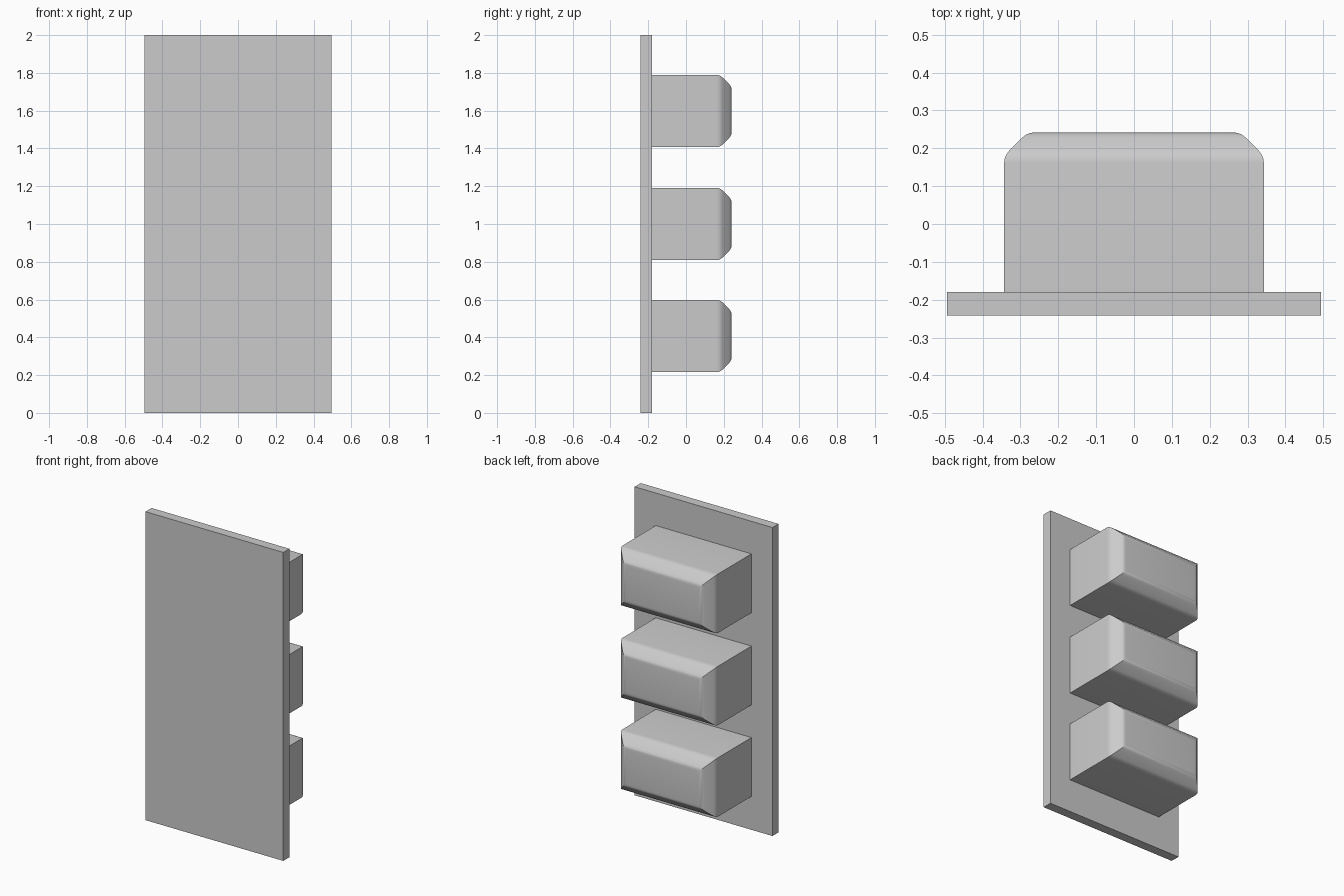
import bpy, bmesh
from math import radians, sin, cos, tan

cube = bpy.data.objects.get("Cube")
if cube:
    bpy.data.objects.remove(cube, do_unlink=True)

# Single grey material
grey = bpy.data.materials.new("plain_grey")
grey.use_nodes = True
colour = (0.6, 0.6, 0.6, 1)
grey.diffuse_color = colour
grey.node_tree.nodes["Principled BSDF"].inputs["Base Color"].default_value = colour

HALF_X, HALF_Y = 0.494, 0.242
PLATE_Y = -0.18
BLOCK_X, BLOCK_Z = 0.343, 0.191
CHAMFER, ROUND = 0.062, 0.045


def add_object(name, bm):
    bmesh.ops.recalc_face_normals(bm, faces=bm.faces[:])
    mesh = bpy.data.meshes.new(name)
    bm.to_mesh(mesh)
    bm.free()
    mesh.materials.append(grey)
    obj = bpy.data.objects.new(name, mesh)
    bpy.context.collection.objects.link(obj)
    return obj


def block_profile():
    """Pairs of depth and inset: straight wall, softened 45 degree chamfer, end face."""
    points = [(PLATE_Y, 0)]
    trim = ROUND * tan(radians(22.5))
    start = HALF_Y - CHAMFER - trim
    arc = [(ROUND * sin(radians(a)), ROUND * (1 - cos(radians(a)))) for a in (0, 15, 30, 45)]
    points += [(start + y, inset) for y, inset in arc]
    # The second bend mirrors the first about the middle of the chamfer
    points += [(HALF_Y - inset, CHAMFER + trim - y) for y, inset in reversed(arc)]
    return points


def make_block(name, z):
    bm = bmesh.new()
    rings = []
    for y, inset in block_profile():
        x, h = BLOCK_X - inset, BLOCK_Z - inset
        rings.append([bm.verts.new((sx * x, y, z + sz * h))
                      for sx, sz in ((-1, -1), (1, -1), (1, 1), (-1, 1))])
    for a, b in zip(rings, rings[1:]):
        for i in range(4):
            j = (i + 1) % 4
            bm.faces.new((a[i], a[j], b[j], b[i]))
    bm.faces.new(rings[0])
    bm.faces.new(rings[-1])
    return add_object(name, bm)


# Flat upright panel
bm = bmesh.new()
bmesh.ops.create_cube(bm, size=1)
for v in bm.verts:
    v.co = (v.co.x * 2 * HALF_X,
            PLATE_Y if v.co.y > 0 else -HALF_Y,
            v.co.z * 2 + 1)
add_object("panel", bm)

# Three chamfered blocks behind the panel
blocks = [make_block(name, z) for name, z in
          (("lower_block", 0.407), ("middle_block", 1.0), ("upper_block", 1.598))]

bpy.ops.object.select_all(action="DESELECT")
for block in blocks:
    block.select_set(True)
bpy.context.view_layer.objects.active = blocks[0]
bpy.ops.object.shade_smooth_by_angle(angle=radians(30))
